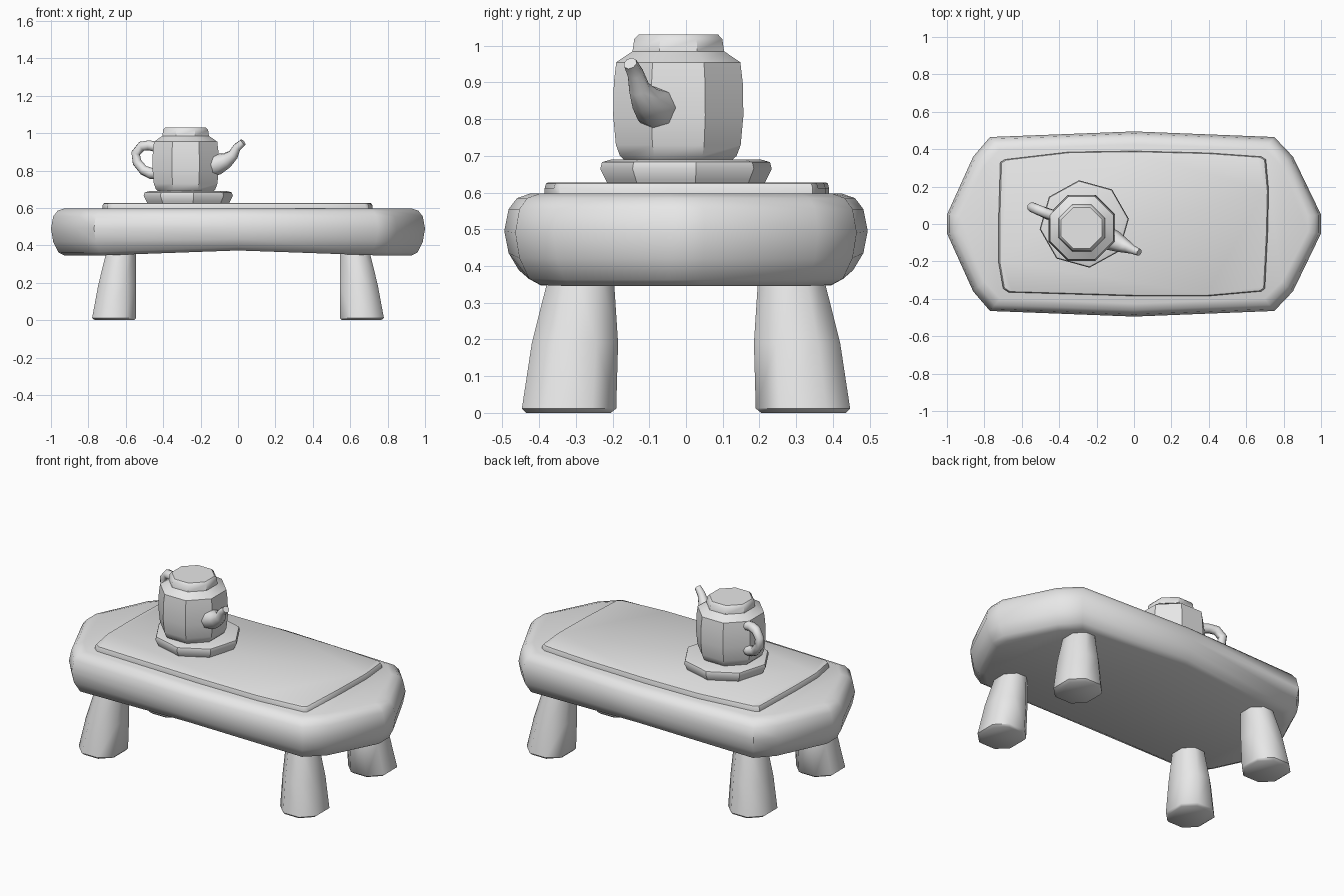
import bpy, bmesh, math
from mathutils import Vector

if "Cube" in bpy.data.objects:
    bpy.data.objects.remove(bpy.data.objects["Cube"])

grey = bpy.data.materials.new("plain grey")
grey.diffuse_color = (0.8, 0.8, 0.8, 1)
grey.use_nodes = True
grey.node_tree.nodes["Principled BSDF"].inputs["Base Color"].default_value = grey.diffuse_color


def loft(name, rings, angle=40, strip_caps=False):
    """Skin a stack of equal-length rings and close both ends."""
    bm = bmesh.new()
    vs = [[bm.verts.new(p) for p in r] for r in rings]
    n = len(vs[0])
    for a, b in zip(vs, vs[1:]):
        for i in range(n):
            j = (i + 1) % n
            bm.faces.new((a[i], a[j], b[j], b[i]))
    for r in (vs[0], vs[-1]):
        if strip_caps:  # quads across, for a bent cap
            for i in range(n // 2 - 1):
                bm.faces.new((r[i], r[i + 1], r[n - 2 - i], r[n - 1 - i]))
        else:
            bm.faces.new(r)
    bmesh.ops.recalc_face_normals(bm, faces=bm.faces)
    me = bpy.data.meshes.new(name)
    bm.to_mesh(me)
    bm.free()
    me.materials.append(grey)
    me.shade_smooth()
    me.set_sharp_from_angle(angle=math.radians(angle))
    ob = bpy.data.objects.new(name, me)
    bpy.context.collection.objects.link(ob)
    return ob


def lathe(name, cx, cy, profile, start, sides=8, sy=1.0, angle=40):
    loft(name, [[(cx + r * math.cos(start + math.tau * i / sides),
                  cy + sy * r * math.sin(start + math.tau * i / sides), z)
                 for i in range(sides)] for r, z in profile], angle)


def tube(name, path, radii, sides=8):
    """Tapered tube along a path lying in one vertical plane."""
    pts = [Vector(p) for p in path]
    flat = max((p - pts[0] for p in pts), key=lambda d: d.xy.length)
    side = Vector((-flat.y, flat.x, 0)).normalized()
    rings = []
    for k, (p, r) in enumerate(zip(pts, radii)):
        t = (pts[min(k + 1, len(pts) - 1)] - pts[max(k - 1, 0)]).normalized()
        up = side.cross(t).normalized()
        rings.append([p + r * (side * math.cos(math.tau * i / sides)
                               + up * math.sin(math.tau * i / sides))
                      for i in range(sides)])
    loft(name, rings, 50)


# Table body: long faceted outline, rounded edge, arched underside
half = [(-1, 0.05), (-0.86, 0.36), (-0.77, 0.465), (0, 0.495),
        (0.75, 0.465), (0.85, 0.36), (1, 0.05)]
outline = half + [(x, -y) for x, y in reversed(half)]
rings = []
for inset, z, arch in [(0.075, 0.345, 0.028), (0.04, 0.363, 0.026), (0.012, 0.42, 0.015),
                       (0, 0.49, 0.005), (0.012, 0.555, 0), (0.035, 0.585, 0),
                       (0.07, 0.597, 0)]:
    rings.append([(x * (1 - inset), y * (1 - inset / 0.5),
                   z + arch * max(0, 1 - (x / 0.8) ** 2)) for x, y in outline])
loft("table_body", rings, 45, strip_caps=True)

# Thin raised panel on top
panel = [(-0.725, 0), (-0.715, 0.33), (-0.69, 0.345), (-0.35, 0.385), (0, 0.39),
         (0.4, 0.38), (0.68, 0.36), (0.705, 0.345), (0.72, 0.18), (0.715, -0.05),
         (0.70, -0.345), (0.68, -0.36), (0.4, -0.385), (0, -0.385),
         (-0.67, -0.365), (-0.70, -0.345), (-0.725, -0.2)]
loft("top_panel", [[(x * s, y * s, z) for x, y in panel]
                   for s, z in [(1, 0.585), (1, 0.612), (0.99, 0.625), (0.975, 0.628)]], 45)

# Legs: chamfered blocks flaring outwards toward the floor
for sx in (-1, 1):
    for sy in (-1, 1):
        rings = []
        for z, x1, y0, y1, c in [(0, 0.765, 0.205, 0.435, 0.06), (0.012, 0.78, 0.19, 0.447, 0.065),
                                 (0.19, 0.747, 0.185, 0.42, 0.06), (0.42, 0.69, 0.20, 0.362, 0.045)]:
            x0 = 0.545 + (0.01 if z == 0 else 0)
            sec = [(x0 + c, y0), (x1 - c, y0), (x1, y0 + c), (x1, y1 - c),
                   (x1 - c, y1), (x0 + c, y1), (x0, y1 - c), (x0, y0 + c)]
            rings.append([(sx * x, sy * y, z) for x, y in sec])
        loft(("back" if sy > 0 else "front") + ("_right" if sx > 0 else "_left") + "_leg",
             rings, 50)

# Saucer and teapot
lathe("saucer", -0.266, 0, [(0.215, 0.615), (0.225, 0.635), (0.24, 0.665),
                            (0.235, 0.683), (0.21, 0.69)], math.pi / 8 * 0.3, sy=0.98)
lathe("teapot_body", -0.28, -0.021,
      [(0.155, 0.685), (0.172, 0.70), (0.184, 0.73), (0.192, 0.81), (0.190, 0.90),
       (0.183, 0.955), (0.135, 0.985), (0.130, 1.018), (0.118, 1.03)],
      math.pi / 8, angle=35)
tube("teapot_spout",
     [(-0.16, -0.07, 0.825), (-0.105, -0.09, 0.835), (-0.06, -0.112, 0.855),
      (-0.025, -0.128, 0.885), (-0.005, -0.138, 0.925), (0.028, -0.152, 0.952)],
     [0.064, 0.056, 0.042, 0.030, 0.023, 0.019])
tube("teapot_handle",
     [(-0.43, 0.045, 0.925), (-0.475, 0.06, 0.935), (-0.515, 0.077, 0.93),
      (-0.547, 0.09, 0.893), (-0.54, 0.088, 0.845), (-0.505, 0.072, 0.802),
      (-0.465, 0.056, 0.785), (-0.42, 0.04, 0.785)],
     [0.028, 0.027, 0.027, 0.026, 0.026, 0.027, 0.03, 0.032])
